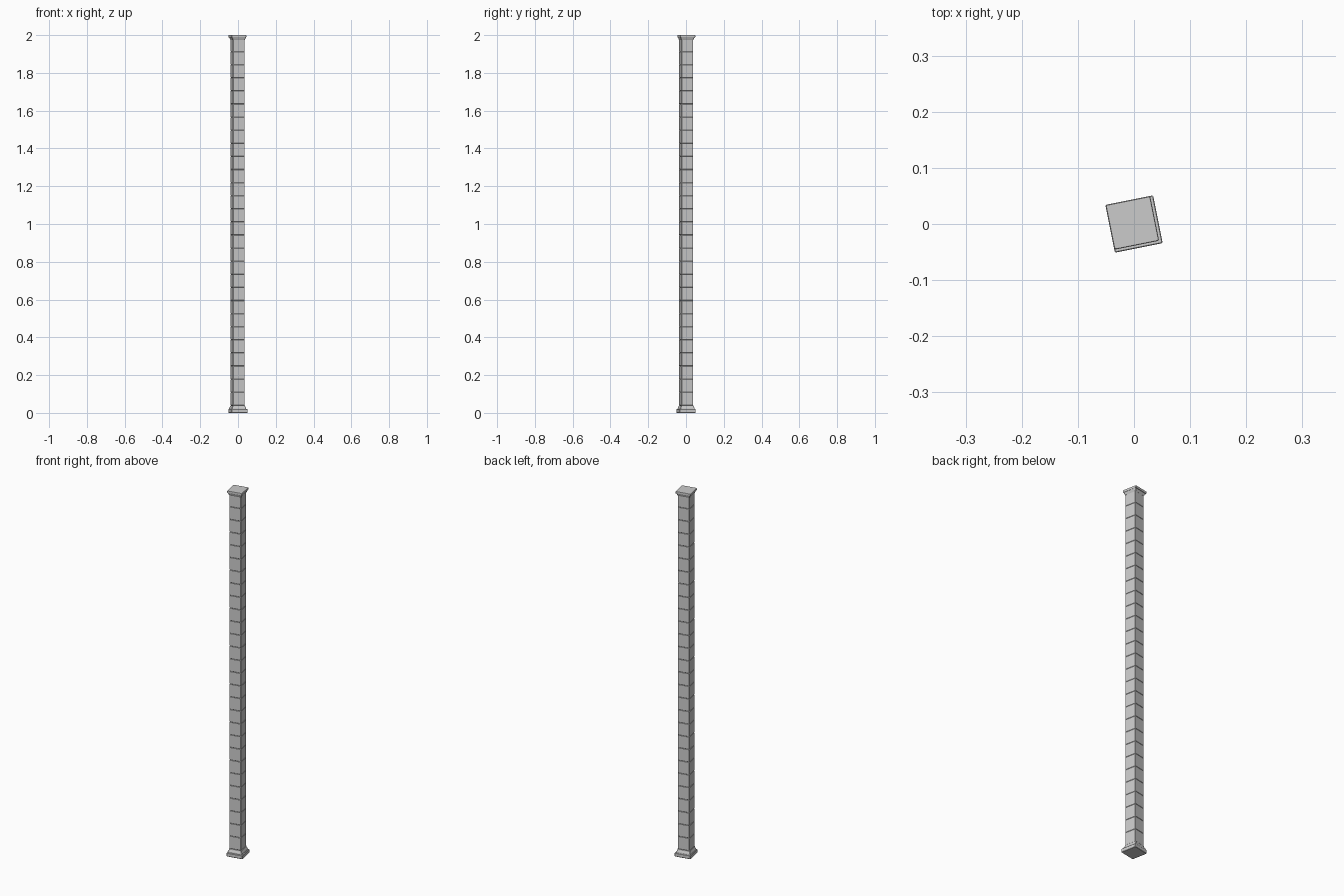
import bpy, bmesh, math
from mathutils import Matrix

if "Cube" in bpy.data.objects:
    bpy.data.objects.remove(bpy.data.objects["Cube"])

TURN = math.radians(11.3)

def loft(name, profile, cx=0.0, cy=0.0, chamfer=0.002):
    """Square tower from (half width, z) pairs, with slightly cut corners."""
    bm = bmesh.new()
    rings = []
    for h, z in profile:
        k = h - chamfer
        pts = [(h, -k), (h, k), (k, h), (-k, h), (-h, k), (-h, -k), (-k, -h), (k, -h)]
        rings.append([bm.verts.new((x, y, z)) for x, y in pts])
    for a, b in zip(rings, rings[1:]):
        for i in range(8):
            j = (i + 1) % 8
            bm.faces.new((a[i], a[j], b[j], b[i]))
    bm.faces.new(rings[0][::-1])
    bm.faces.new(rings[-1])
    bm.transform(Matrix.Translation((cx, cy, 0)) @ Matrix.Rotation(TURN, 4, 'Z'))
    me = bpy.data.meshes.new(name)
    bm.to_mesh(me)
    bm.free()
    ob = bpy.data.objects.new(name, me)
    bpy.context.collection.objects.link(ob)
    return ob

SX, SY = -0.002, 0.001

# Stepped plinth
loft("base_plinth", [(0.042, 0), (0.0435, 0.002), (0.0435, 0.018), (0.042, 0.020)])
loft("base_moulding", [(0.039, 0.019), (0.038, 0.026), (0.034, 0.034), (0.033, 0.040)], SX, SY)

# Shaft of stacked blocks with bevelled joints
z0, z1, n = 0.040, 1.982, 28
step = (z1 - z0) / n
half, cut = 0.0318, 0.0016
profile = []
for i in range(n):
    a, b = z0 + i * step, z0 + (i + 1) * step
    if i == 0:
        profile.append((half - cut, a))
    profile += [(half, a + cut), (half, b - cut), (half - cut, b)]
loft("shaft_blocks", profile, SX, SY)

# Flared capital and top slab
loft("capital", [(0.032, 1.974), (0.034, 1.978), (0.037, 1.986), (0.038, 1.990)], SX, SY)
loft("top_slab", [(0.0395, 1.988), (0.0405, 1.990), (0.0405, 1.9985), (0.0395, 2.0)], -0.003, 0.002)
